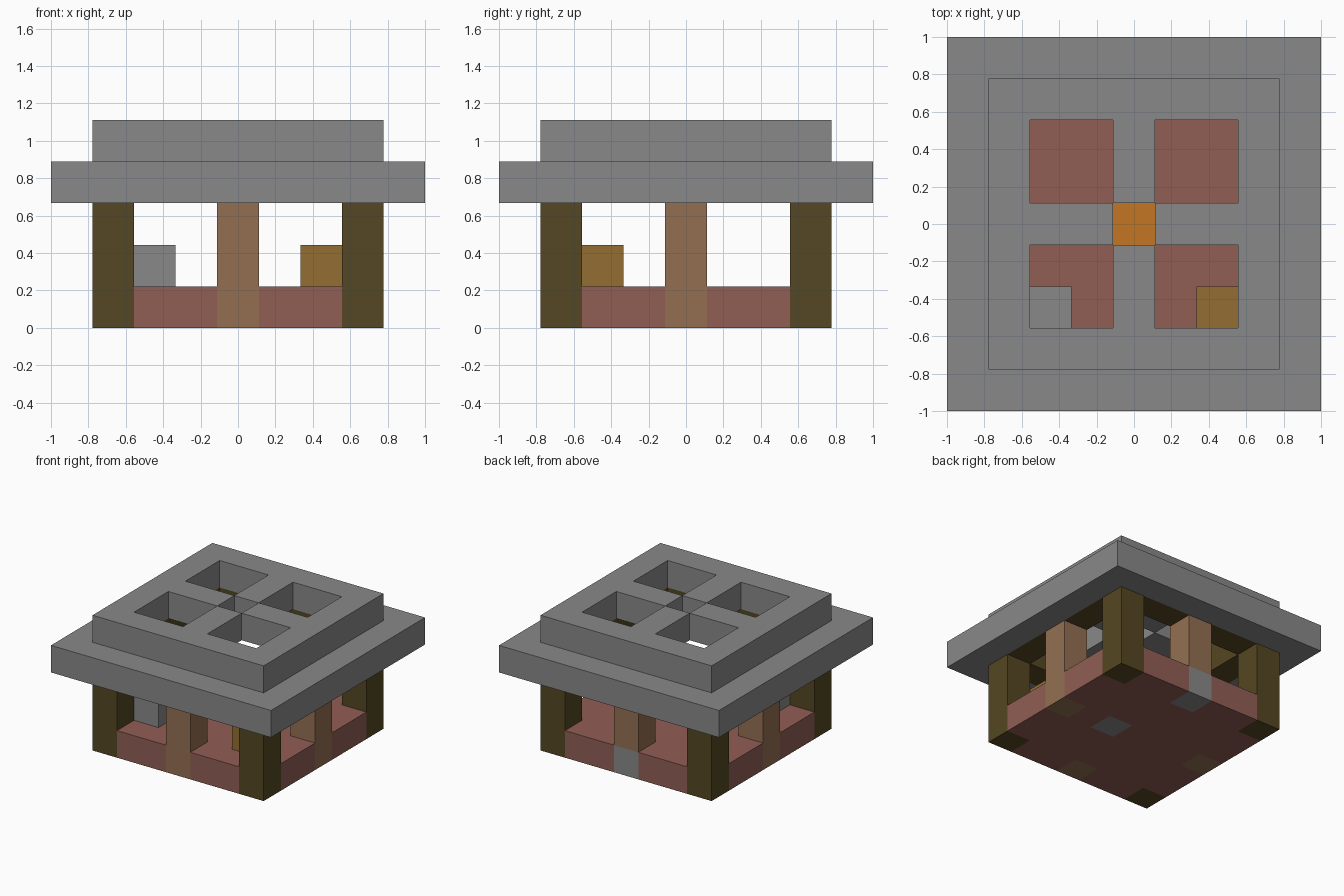
import bpy
import bmesh

U = 2 / 9  # one block

cube = bpy.data.objects.get("Cube")
if cube:
    bpy.data.objects.remove(cube, do_unlink=True)


def material(name, r, g, b):
    mat = bpy.data.materials.new(name)
    mat.use_nodes = True
    mat.diffuse_color = (r, g, b, 1)
    mat.node_tree.nodes["Principled BSDF"].inputs["Base Color"].default_value = (r, g, b, 1)
    return mat


grey = material("stone grey", 0.25, 0.25, 0.25)
olive = material("dark timber", 0.091, 0.063, 0.017)
red = material("red clay", 0.283, 0.112, 0.09)
tan = material("tan timber", 0.296, 0.159, 0.084)
gold = material("golden wood", 0.296, 0.156, 0.034)
orange = material("glowing orange", 0.54, 0.18, 0.016)


def slab(name, mat, bottom, top, keep):
    """Extrude the blocks of a nine by nine plan for which keep(i, j) is true."""
    bm = bmesh.new()
    bmesh.ops.create_grid(bm, x_segments=9, y_segments=9, size=1)

    def kept(face):
        c = face.calc_center_median()
        return keep(round(c.x / U), round(c.y / U))

    unused = [f for f in bm.faces if not kept(f)]
    bmesh.ops.delete(bm, geom=unused, context='FACES')
    bmesh.ops.translate(bm, vec=(0, 0, bottom * U), verts=bm.verts)
    out = bmesh.ops.extrude_face_region(bm, geom=bm.faces[:])
    lifted = [v for v in out["geom"] if isinstance(v, bmesh.types.BMVert)]
    bmesh.ops.translate(bm, vec=(0, 0, (top - bottom) * U), verts=lifted)
    bmesh.ops.recalc_face_normals(bm, faces=bm.faces)
    bmesh.ops.dissolve_limit(bm, angle_limit=0.01, verts=bm.verts, edges=bm.edges)
    mesh = bpy.data.meshes.new(name)
    bm.to_mesh(mesh)
    bm.free()
    mesh.materials.append(mat)
    obj = bpy.data.objects.new(name, mesh)
    bpy.context.collection.objects.link(obj)
    return obj


def ring(i, j):
    return max(abs(i), abs(j))


STONES = {(0, 3), (1, 0)}
MIDDLES = {(0, 3), (0, -3), (3, 0), (-3, 0)}


def is_corner(i, j):
    return abs(i) == 3 and abs(j) == 3


# Floor, with the posts and stones let into it
slab("floor", red, 0, 1, lambda i, j: ring(i, j) <= 3 and not is_corner(i, j)
     and (i, j) not in MIDDLES | STONES)
slab("floor_stones", grey, 0, 1, lambda i, j: (i, j) in STONES)

# Posts
for side_x, x in (("left", 3), ("right", -3)):
    for side_y, y in (("front", -3), ("back", 3)):
        slab(f"{side_y}_{side_x}_post", olive, 0, 3, lambda i, j: (i, j) == (x, y))
for name, spot in (("front", (0, -3)), ("back", (0, 3)), ("left", (3, 0)), ("right", (-3, 0))):
    base = 1 if spot in STONES else 0
    slab(f"{name}_middle_post", tan, base, 3, lambda i, j: (i, j) == spot)

# Furnishings
slab("stone_block", grey, 1, 2, lambda i, j: (i, j) == (-2, -2))
slab("wooden_block", gold, 1, 2, lambda i, j: (i, j) == (2, -2))
slab("hearth", orange, 1, 2, lambda i, j: (i, j) == (0, 0))

# Roof: eaves around a timber frame, then a top with four skylights and a vent
slab("roof_eaves", grey, 3, 4, lambda i, j: ring(i, j) == 4)
slab("roof_beams", olive, 3, 4, lambda i, j: ring(i, j) == 3)
slab("roof_top", grey, 4, 5, lambda i, j: ring(i, j) == 3
     or (ring(i, j) < 3 and (i == 0) != (j == 0)))
